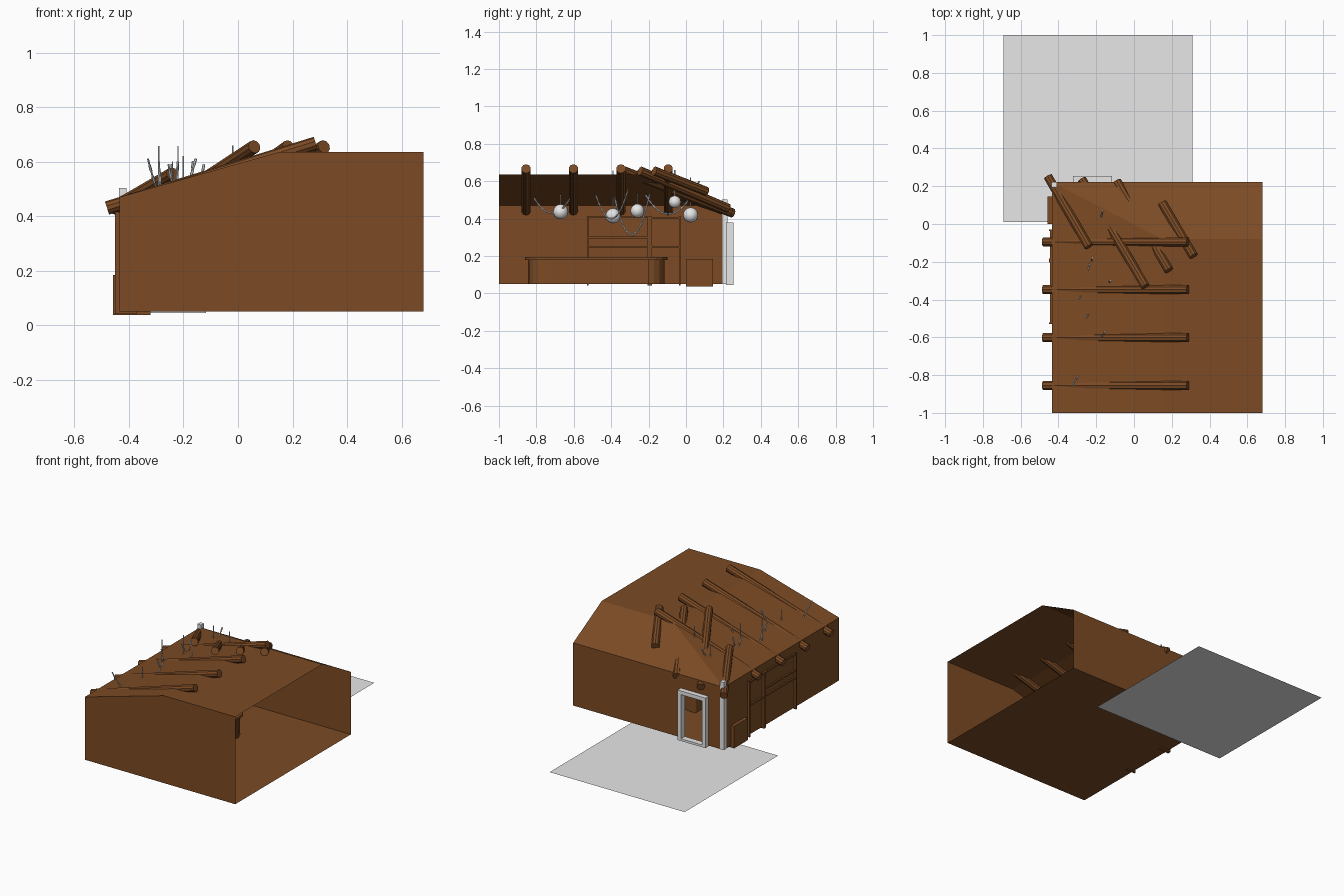
import bpy, bmesh, math
from mathutils import Vector

if "Cube" in bpy.data.objects:
    bpy.data.objects.remove(bpy.data.objects["Cube"])


def material(name, rgb):
    m = bpy.data.materials.new(name)
    m.diffuse_color = (*rgb, 1)
    m.use_nodes = True
    m.node_tree.nodes["Principled BSDF"].inputs["Base Color"].default_value = m.diffuse_color
    return m


WOOD = material("brown_wood", (0.2, 0.07, 0.018))
GREY = material("light_grey", (0.8, 0.8, 0.8))


def finish(name, bm, mat, smooth=False):
    me = bpy.data.meshes.new(name)
    bm.to_mesh(me)
    bm.free()
    me.materials.append(mat)
    if smooth:
        for p in me.polygons:
            p.use_smooth = True
    ob = bpy.data.objects.new(name, me)
    bpy.context.collection.objects.link(ob)
    return ob


def sheet(name, polys, mat):
    bm = bmesh.new()
    for poly in polys:
        bm.faces.new([bm.verts.new(p) for p in poly])
    bmesh.ops.remove_doubles(bm, verts=bm.verts, dist=1e-4)
    return finish(name, bm, mat)


def box(name, x, y, z, mat):
    bm = bmesh.new()
    bmesh.ops.create_cube(bm, size=1)
    for v in bm.verts:
        v.co = [(a + b) / 2 + c * (b - a) for c, (a, b) in zip(v.co, (x, y, z))]
    return finish(name, bm, mat)


def rod(name, p, q, r, mat, sides=10):
    p, q = Vector(p), Vector(q)
    bm = bmesh.new()
    bmesh.ops.create_cone(bm, cap_ends=True, segments=sides, radius1=r, radius2=r, depth=(q - p).length)
    bm.transform((q - p).to_track_quat('Z', 'Y').to_matrix().to_4x4())
    bmesh.ops.translate(bm, verts=bm.verts, vec=(p + q) / 2)
    return finish(name, bm, mat)


# Room dimensions
L, R, F, B = -0.435, 0.68, -1.0, 0.222
Z0, EAVE, TOP = 0.05, 0.47, 0.635
RX, RY = 0.15, -0.08            # where the slopes meet the flat ceiling
DX0, DX1, DZ = -0.31, -0.13, 0.365   # doorway

# Ground patch
sheet("ground_patch", [[(-0.69, 0.01, 0), (0.31, 0.01, 0), (0.31, 1, 0), (-0.69, 1, 0)]], GREY)

# Floor, walls (right side is open) and doorway
sheet("floor", [[(L, F, Z0), (R, F, Z0), (R, B, Z0), (L, B, Z0)]], WOOD)
sheet("front_wall", [[(L, F, Z0), (R, F, Z0), (R, F, TOP), (RX, F, TOP), (L, F, EAVE)]], WOOD)
sheet("left_wall", [[(L, B, Z0), (L, F, Z0), (L, F, EAVE), (L, B, EAVE)]], WOOD)
sheet("back_wall", [
    [(DX0, B, Z0), (L, B, Z0), (L, B, EAVE), (DX0, B, EAVE)],
    [(DX1, B, DZ), (DX0, B, DZ), (DX0, B, EAVE), (DX1, B, EAVE)],
    [(R, B, Z0), (DX1, B, Z0), (DX1, B, EAVE), (R, B, EAVE)]], WOOD)

# Roof: left slope, back slope, flat top
sheet("roof", [
    [(L, F, EAVE), (RX, F, TOP), (RX, RY, TOP), (L, B, EAVE)],
    [(L, B, EAVE), (RX, RY, TOP), (R, RY, TOP), (R, B, EAVE)],
    [(RX, F, TOP), (R, F, TOP), (R, RY, TOP), (RX, RY, TOP)]], WOOD)

# Straight rafters along the left slope
for y in (-0.855, -0.602, -0.348, -0.095):
    rod("rafter", (-0.48, y, 0.43), (0.285, y, 0.667), 0.025, WOOD)

# Diagonal rafters around the hip
for p, q in (((-0.455, 0.25, 0.43), (-0.24, -0.12, 0.555)),
             ((-0.275, 0.235, 0.435), (0.06, -0.33, 0.655)),
             ((-0.09, 0.225, 0.455), (0.185, -0.245, 0.655)),
             ((0.15, 0.11, 0.545), (0.315, -0.17, 0.655))):
    rod("diagonal_rafter", p, q, 0.025, WOOD)

# Door frame and corner post
for x in (-0.322, -0.142):
    box("door_jamb", (x, x + 0.025), (0.215, 0.255), (Z0, 0.38), GREY)
box("door_lintel", (-0.322, -0.117), (0.215, 0.255), (0.355, 0.38), GREY)
box("door_sill", (-0.322, -0.117), (0.215, 0.255), (0.045, 0.06), GREY)
box("corner_post", (-0.436, -0.408), (0.193, 0.223), (Z0, 0.503), GREY)

# Chest by the left wall
box("chest", (-0.458, -0.32), (0.0, 0.145), (0.038, 0.185), WOOD)

# Wall shelves
for y, w in ((-0.53, 0.008), (-0.205, 0.022), (-0.038, 0.008)):
    box("shelf_upright", (-0.45, -0.37), (y, y + w), (0.042, 0.415), WOOD)
for y0, y1, levels in ((-0.53, -0.205, (0.25, 0.30, 0.41)), (-0.185, -0.035, (0.25, 0.405))):
    for z in levels:
        box("shelf", (-0.445, -0.37), (y0, y1), (z - 0.005, z + 0.005), WOOD)


# Bar counter with rounded ends
def counter(name, x0, x1, y0, y1, z0, z1, r):
    bm = bmesh.new()
    pts = []
    for cx, cy, a0 in ((x1 - r, y1 - r, 0), (x0 + 0.01, y1 - 0.01, 90),
                       (x0 + 0.01, y0 + 0.01, 180), (x1 - r, y0 + r, 270)):
        rr = r if a0 in (0, 270) else 0.01
        for i in range(5):
            a = math.radians(a0 + i * 22.5)
            pts.append(bm.verts.new((cx + rr * math.cos(a), cy + rr * math.sin(a), z0)))
    f = bm.faces.new(pts)
    ext = bmesh.ops.extrude_face_region(bm, geom=[f])
    bmesh.ops.translate(bm, vec=(0, 0, z1 - z0),
                        verts=[v for v in ext["geom"] if isinstance(v, bmesh.types.BMVert)])
    bmesh.ops.recalc_face_normals(bm, faces=bm.faces)
    return finish(name, bm, WOOD)


counter("counter_body", 0.01, 0.14, -0.845, -0.115, Z0, 0.182, 0.09)
counter("counter_top", 0.0, 0.157, -0.86, -0.1, 0.18, 0.195, 0.1)
for y in (-0.74, -0.6, -0.5, -0.34, -0.21):
    box("counter_batten", (0.13, 0.147), (y - 0.01, y + 0.01), (Z0, 0.182), WOOD)

# Globe lamps on rods
for x, y, z, r, top in ((-0.24, -0.67, 0.437, 0.04, 0.6), (-0.29, -0.39, 0.415, 0.04, 0.658),
                        (-0.22, -0.26, 0.442, 0.037, 0.658), (-0.02, -0.06, 0.49, 0.033, 0.66),
                        (-0.2, 0.025, 0.42, 0.04, 0.62)):
    bm = bmesh.new()
    bmesh.ops.create_uvsphere(bm, u_segments=16, v_segments=10, radius=r)
    bmesh.ops.translate(bm, verts=bm.verts, vec=(x, y, z))
    finish("globe_lamp", bm, GREY, True)
    rod("lamp_rod", (x, y, z), (x, y, top), 0.003, GREY, 6)


# Hanging chains made of small beads
def chain(p, q, sag, n=30):
    p, q = Vector(p), Vector(q)
    pts = [p.lerp(q, i / n) - Vector((0, 0, 4 * sag * (i / n) * (1 - i / n))) for i in range(n + 1)]
    for i in range(n):
        rod("chain_link", pts[i], pts[i + 1], 0.005 if i % 2 else 0.0035, GREY, 6)


chain((-0.33, -0.86, 0.61), (-0.155, -0.57, 0.61), 0.18)
chain((-0.255, -0.5, 0.59), (-0.125, -0.3, 0.59), 0.19)
chain((-0.29, -0.4, 0.60), (-0.22, -0.18, 0.60), 0.285)
chain((-0.245, -0.25, 0.59), (-0.165, 0.07, 0.60), 0.17)
